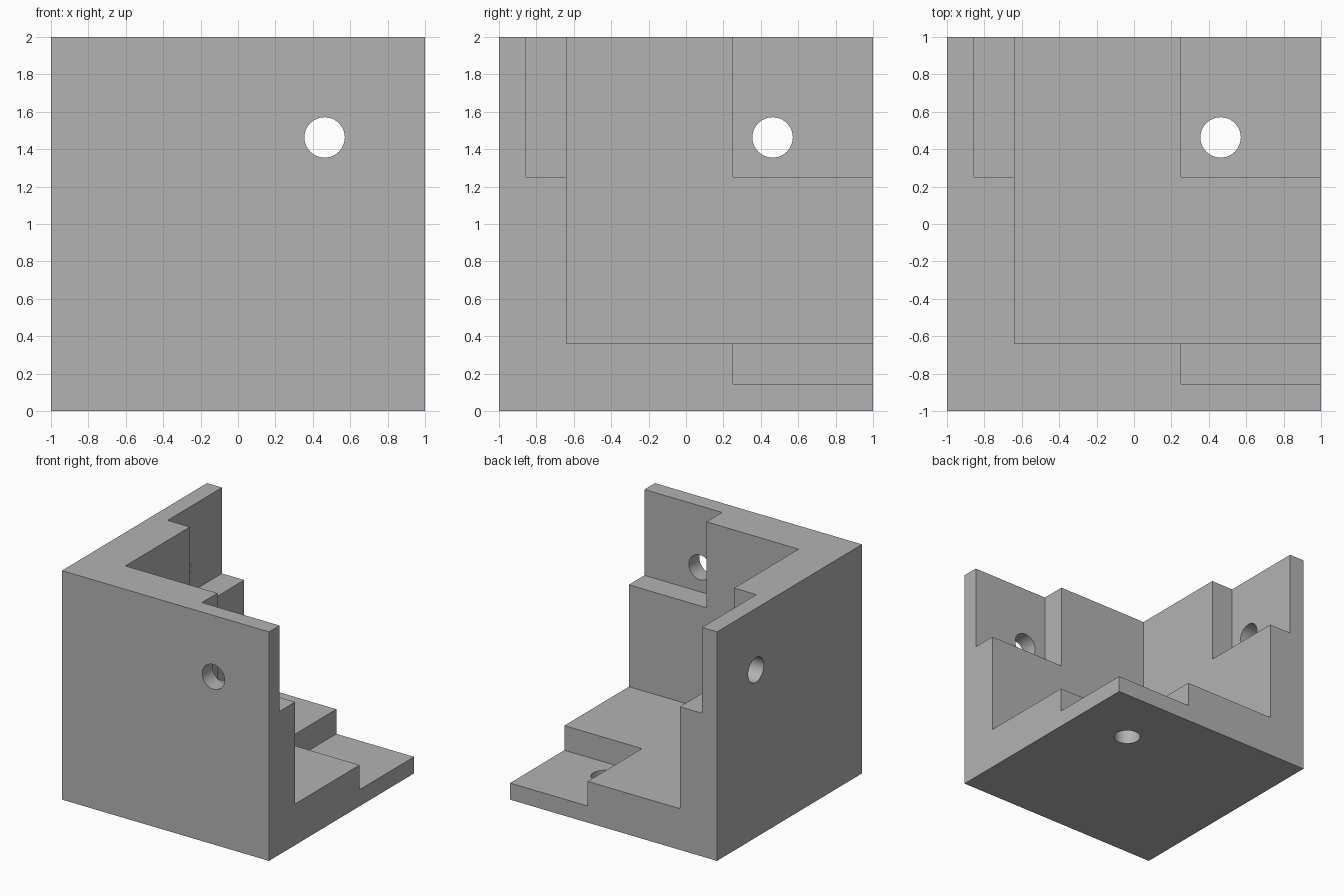
import bpy
from math import radians
from mathutils import Vector

if "Cube" in bpy.data.objects:
    bpy.data.objects.remove(bpy.data.objects["Cube"], do_unlink=True)

WALL_INNER = -0.64     # inner face of the thick walls
PLATE_INNER = -0.855   # inner face of the thinned corners
STEP = 0.25            # where each corner recess starts
OUTSIDE = 1.2          # cutters reach past the body
HOLE = 0.463
HOLE_RADIUS = 0.108
CENTRE = Vector((0, 0, 1))

grey = bpy.data.materials.new("plain_grey")
grey.use_nodes = True
colour = (0.45, 0.45, 0.45, 1)
grey.diffuse_color = colour
grey.node_tree.nodes["Principled BSDF"].inputs["Base Color"].default_value = colour


def box(name, low, high):
    """Box between two corners, measured from the middle of the body."""
    low, high = Vector(low), Vector(high)
    bpy.ops.mesh.primitive_cube_add(size=1, location=CENTRE + (low + high) / 2)
    obj = bpy.context.object
    obj.name = name
    obj.scale = high - low
    bpy.ops.object.transform_apply(location=True, rotation=True, scale=True)
    return obj


def cut(body, cutter):
    """Subtract the cutter from the body, then discard it."""
    cutter.hide_render = True
    mod = body.modifiers.new("cut", "BOOLEAN")
    mod.operation = "DIFFERENCE"
    mod.solver = "EXACT"
    mod.object = cutter
    bpy.context.view_layer.objects.active = body
    bpy.ops.object.modifier_apply(modifier=mod.name)
    bpy.data.objects.remove(cutter, do_unlink=True)


# Solid block hollowed out to three walls meeting at one corner
bracket = box("corner_bracket", (-1, -1, -1), (1, 1, 1))
bracket.data.materials.append(grey)
cut(bracket, box("hollow_cutter", [WALL_INNER] * 3, [OUTSIDE] * 3))

# Each wall gets a thinned outer corner with a screw hole through it
turns = [(0, radians(90), 0), (radians(90), 0, 0), (0, 0, 0)]
for axis, turn in enumerate(turns):
    low = [STEP] * 3
    low[axis] = PLATE_INNER
    cut(bracket, box("recess_cutter", low, [OUTSIDE] * 3))

    spot = Vector([HOLE] * 3)
    spot[axis] = -1
    bpy.ops.mesh.primitive_cylinder_add(vertices=48, radius=HOLE_RADIUS, depth=0.6,
                                        location=CENTRE + spot, rotation=turn)
    cut(bracket, bpy.context.object)

# Round hole walls, crisp edges elsewhere
bpy.ops.object.select_all(action="DESELECT")
bracket.select_set(True)
bpy.context.view_layer.objects.active = bracket
bpy.ops.object.shade_smooth_by_angle(angle=radians(30))
